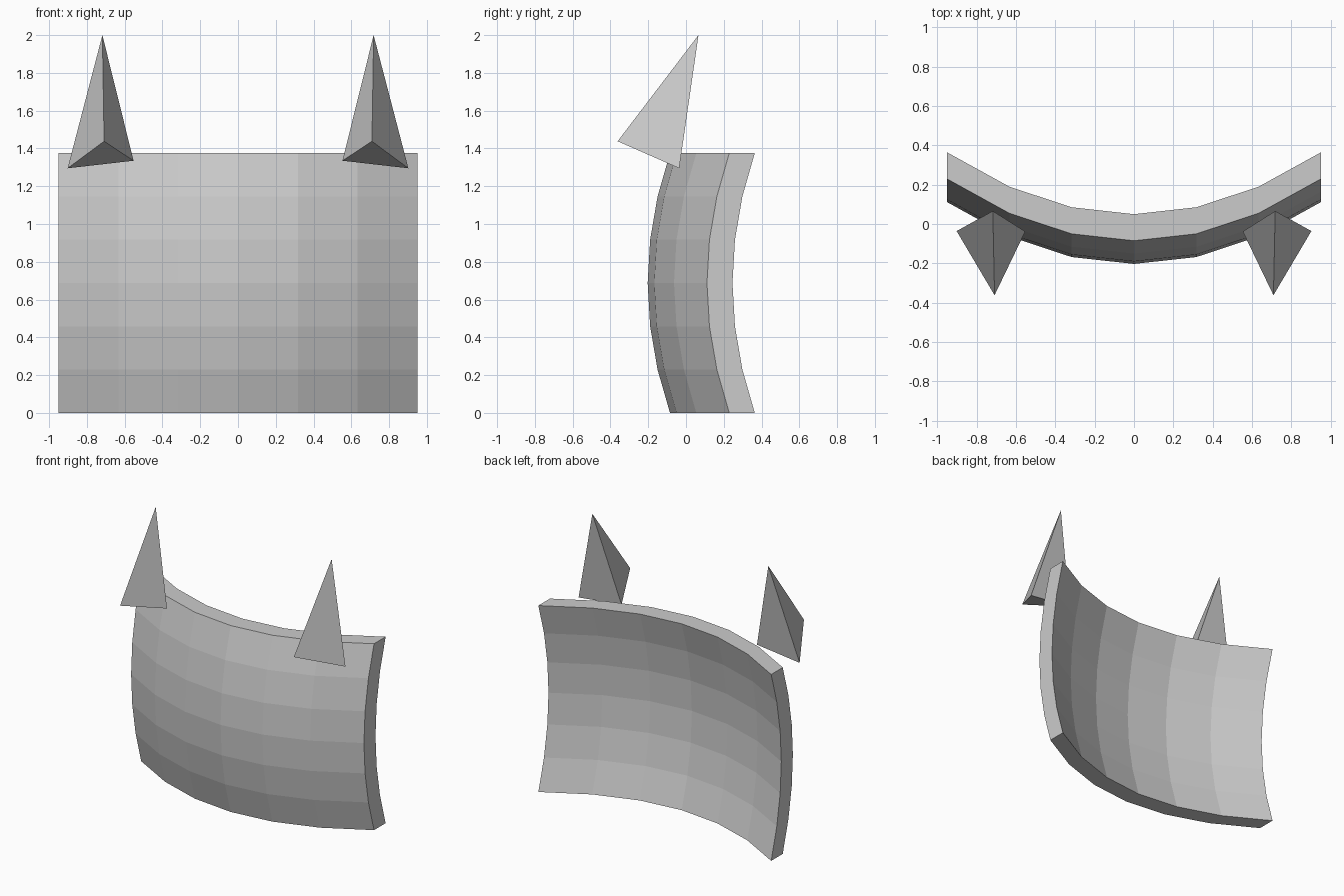
import bpy
import bmesh
from mathutils import Matrix, Vector

if "Cube" in bpy.data.objects:
    bpy.data.objects.remove(bpy.data.objects["Cube"])

HALF_W, HEIGHT, THICK = 0.95, 1.375, 0.135
SEGMENTS = 6

grey = bpy.data.materials.new("plain grey")
grey.diffuse_color = (0.6, 0.6, 0.6, 1.0)
grey.use_nodes = True
grey.node_tree.nodes["Principled BSDF"].inputs["Base Color"].default_value = grey.diffuse_color


def finish(bm, name):
    bmesh.ops.recalc_face_normals(bm, faces=bm.faces[:])
    mesh = bpy.data.meshes.new(name)
    bm.to_mesh(mesh)
    bm.free()
    mesh.materials.append(grey)
    obj = bpy.data.objects.new(name, mesh)
    bpy.context.collection.objects.link(obj)
    return obj


# Curved plate: a thin box cut into columns and rows, then bowed both ways
bm = bmesh.new()
bmesh.ops.create_cube(bm, size=1, matrix=Matrix.Translation((0, 0, HEIGHT / 2))
                      @ Matrix.Diagonal((2 * HALF_W, THICK, HEIGHT, 1)))
for i in range(1, SEGMENTS):
    t = i / SEGMENTS
    for co, no in (((HALF_W * (2 * t - 1), 0, 0), (1, 0, 0)),
                   ((0, 0, HEIGHT * t), (0, 0, 1))):
        bmesh.ops.bisect_plane(bm, geom=bm.verts[:] + bm.edges[:] + bm.faces[:],
                               plane_co=co, plane_no=no)
for v in bm.verts:
    u = v.co.x / HALF_W
    w = 2 * v.co.z / HEIGHT - 1
    v.co.y += -0.203 + THICK / 2 + 0.314 * u * u + 0.118 * w * w
finish(bm, "curved_plate")


# Spikes: a leaning three-sided pyramid on each upper corner
def spike(name, side):
    bm = bmesh.new()
    tip, front, outer, inner = [
        bm.verts.new(Vector((x * side, y, z))) for x, y, z in (
            (0.718, 0.066, 2.0), (0.709, -0.362, 1.438),
            (0.902, -0.036, 1.295), (0.553, -0.038, 1.335))]
    for tri in ((tip, front, outer), (tip, outer, inner),
                (tip, inner, front), (front, inner, outer)):
        bm.faces.new(tri)
    finish(bm, name)


spike("right_spike", 1)
spike("left_spike", -1)
